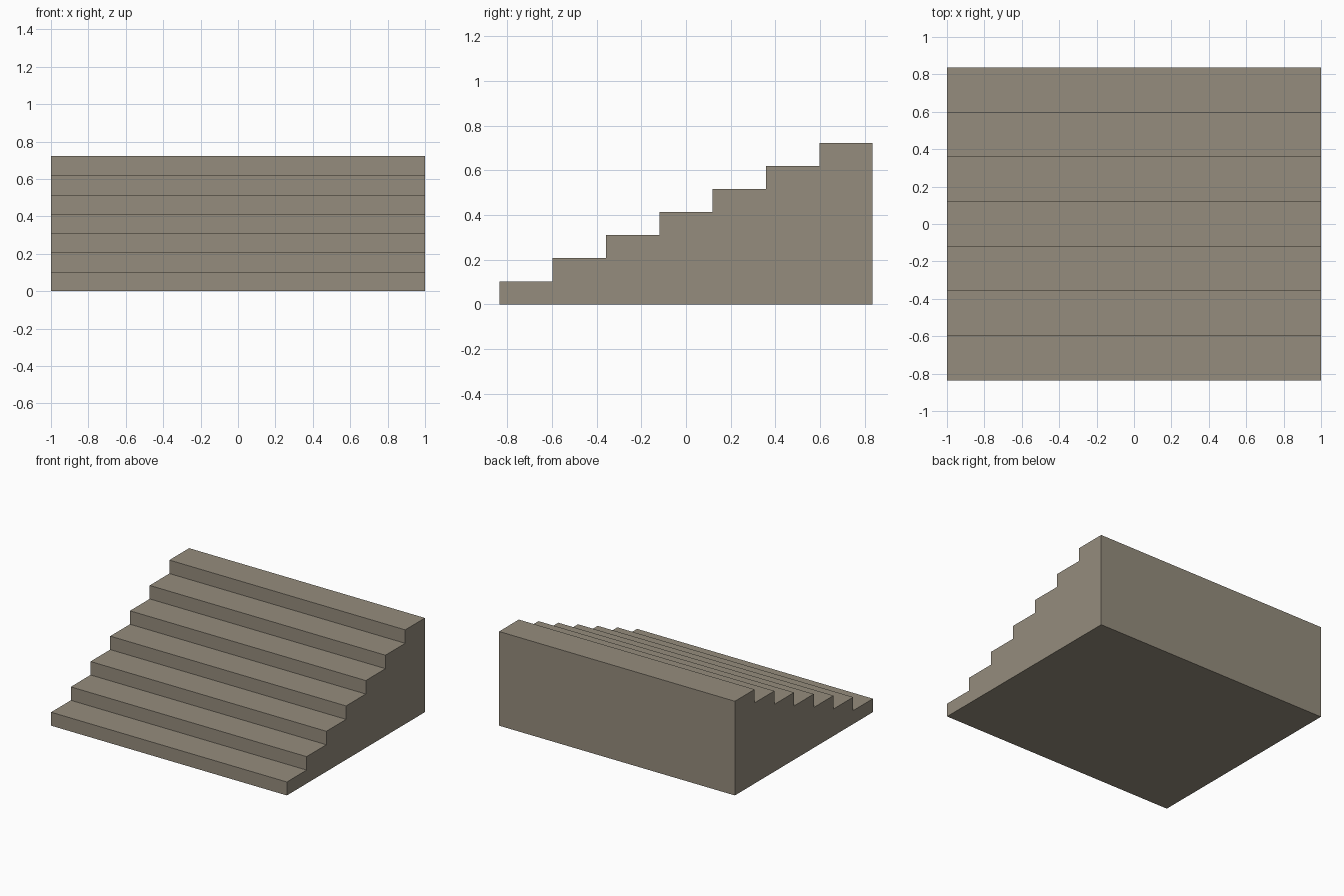
import bpy
import bmesh

STEPS = 7
WIDTH, DEPTH, HEIGHT = 2.0, 1.672, 0.722
TREAD, RISER = DEPTH / STEPS, HEIGHT / STEPS

cube = bpy.data.objects.get("Cube")
if cube:
    bpy.data.objects.remove(cube, do_unlink=True)

# Stone colour
stone = bpy.data.materials.new("warm_grey_stone")
stone.use_nodes = True
colour = (0.30, 0.265, 0.205, 1.0)
stone.diffuse_color = colour
stone.node_tree.nodes["Principled BSDF"].inputs["Base Color"].default_value = colour

# Side profile: back edge down to the ground, then up the steps
profile = [(DEPTH / 2, 0.0)]
for i in range(STEPS):
    y = -DEPTH / 2 + i * TREAD
    profile += [(y, i * RISER), (y, (i + 1) * RISER)]
profile.append((DEPTH / 2, HEIGHT))

# Extrude the profile across the full width
bm = bmesh.new()
side = bm.faces.new([bm.verts.new((-WIDTH / 2, y, z)) for y, z in profile])
extruded = bmesh.ops.extrude_face_region(bm, geom=[side], use_keep_orig=True)
moved = [v for v in extruded["geom"] if isinstance(v, bmesh.types.BMVert)]
bmesh.ops.translate(bm, verts=moved, vec=(WIDTH, 0, 0))
bmesh.ops.recalc_face_normals(bm, faces=bm.faces)

mesh = bpy.data.meshes.new("staircase")
bm.to_mesh(mesh)
bm.free()
mesh.materials.append(stone)
staircase = bpy.data.objects.new("staircase", mesh)
bpy.context.collection.objects.link(staircase)
